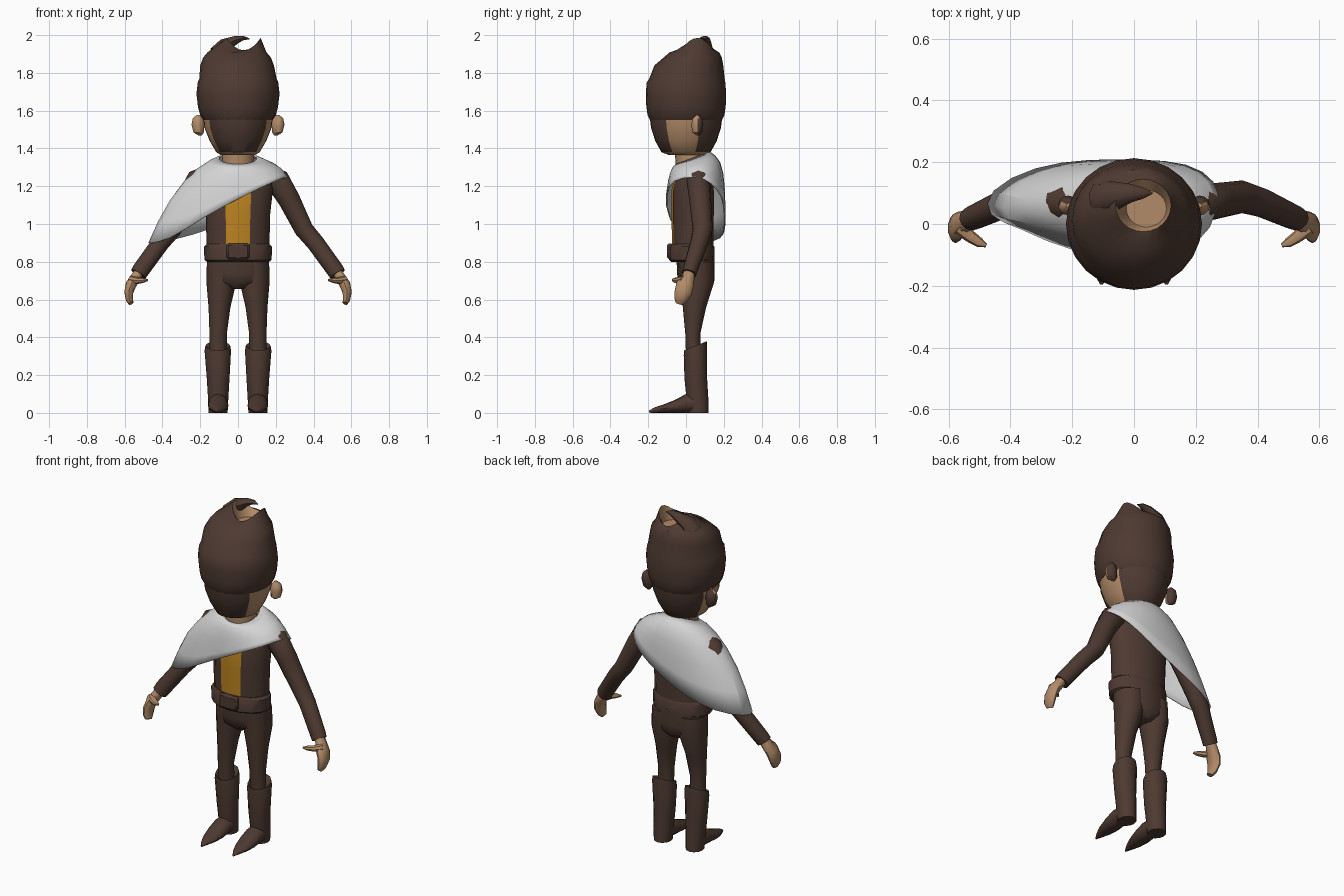
import bpy, bmesh, math
from mathutils import Vector

X, Y, Z = Vector((1, 0, 0)), Vector((0, 1, 0)), Vector((0, 0, 1))


def material(name, rgb):
    m = bpy.data.materials.new(name)
    m.diffuse_color = (*rgb, 1)
    return m


BROWN = material("dark brown", (0.075, 0.042, 0.031))
SKIN = material("skin", (0.45, 0.26, 0.14))
ORANGE = material("orange", (0.50, 0.23, 0.015))
GREY = material("light grey", (0.66, 0.66, 0.66))


def finish(name, bm, mats, rule=None, angle=40):
    bmesh.ops.recalc_face_normals(bm, faces=bm.faces)
    if rule:
        for f in bm.faces:
            f.material_index = rule(f.calc_center_median())
    me = bpy.data.meshes.new(name)
    bm.to_mesh(me)
    bm.free()
    ob = bpy.data.objects.new(name, me)
    bpy.context.collection.objects.link(ob)
    for m in mats:
        me.materials.append(m)
    bpy.ops.object.select_all(action='DESELECT')
    ob.select_set(True)
    bpy.context.view_layer.objects.active = ob
    bpy.ops.object.shade_smooth_by_angle(angle=math.radians(angle))
    return ob


def skin_rings(rings, caps=True):
    """Bridge rings of points into a surface."""
    bm = bmesh.new()
    vs = [[bm.verts.new(p) for p in r] for r in rings]
    n = len(vs[0])
    for a, b in zip(vs, vs[1:]):
        for i in range(n):
            j = (i + 1) % n
            bm.faces.new((a[i], a[j], b[j], b[i]))
    if caps:
        bm.faces.new(vs[0])
        bm.faces.new(vs[-1])
    return bm


def loft(name, rows, mats, n=16, axis=Z, ref=X, rule=None, warp=None, side=1, angle=40):
    """Rows are x, y, z, radius1, radius2. axis=None follows the path."""
    pts = [Vector((r[0] * side, r[1], r[2])) for r in rows]
    rings = []
    for k, (p, r) in enumerate(zip(pts, rows)):
        t = axis or (pts[min(k + 1, len(pts) - 1)] - pts[max(k - 1, 0)]).normalized()
        u = (ref - t * ref.dot(t)).normalized()
        v = t.cross(u)
        ring = []
        for i in range(n):
            a = 2 * math.pi * i / n
            co = p + u * r[3] * math.cos(a) + v * r[4] * math.sin(a)
            ring.append(warp(co) if warp else co)
        rings.append(ring)
    return finish(name, skin_rings(rings), mats, rule, angle)


# Head: mask at the front, skin on the cheeks, hair at the back
def head_rule(c):
    if c.z < 1.375:
        return 0
    return 1 if c.y < -0.08 - 0.2 * (c.z - 1.38) or c.y > 0.06 else 0


loft("head", [(0, .01, 1.365, .09, .10), (0, 0, 1.38, .115, .13), (0, 0, 1.44, .15, .163),
              (0, 0, 1.51, .178, .185), (0, 0, 1.60, .187, .197), (0, 0, 1.70, .18, .18)],
     [SKIN, BROWN], 32, rule=head_rule)
loft("neck", [(0, .03, 1.24, .09, .08), (0, .03, 1.33, .085, .085), (0, .02, 1.42, .085, .085)], [SKIN])


# Hat: rolled band, leaning crown and notched open top
def notch(co):
    if abs(co.z - 1.92) < 1e-4:
        co.z += 0.065 * ((co.x - .03) / .09) ** 2
    return co


loft("hat", [(0, 0, 1.55, .183, .19), (0, 0, 1.575, .20, .203), (0, 0, 1.62, .212, .21),
             (0, 0, 1.69, .22, .213), (0, 0, 1.75, .213, .208), (0, .005, 1.768, .205, .20),
             (-.005, .015, 1.84, .195, .182), (-.005, .035, 1.88, .18, .155),
             (-.005, .045, 1.91, .155, .13), (.03, .06, 1.92, .09, .085),
             (.04, .05, 1.89, .065, .06)], [BROWN, SKIN], 24, warp=notch,
     rule=lambda c: 1 if (c.x - .03) ** 2 + (c.y - .055) ** 2 < .085 ** 2 and c.z > 1.88 else 0)
loft("hat_horn", [(-.10, .08, 1.90, .06, .055), (-.07, .09, 1.945, .05, .04),
                  (-.01, .10, 1.975, .03, .022), (.03, .10, 1.985, .018, .012),
                  (.06, .10, 1.98, .003, .003)], [BROWN], 10, axis=None, ref=Y)

# Jacket with an open front showing the shirt
loft("jacket", [(0, .035, .86, .165, .11), (0, .035, .95, .168, .11), (0, .035, 1.05, .17, .112),
                (0, .035, 1.18, .185, .112), (0, .045, 1.27, .185, .095), (0, .04, 1.32, .11, .08)],
     [BROWN, ORANGE], 16, rule=lambda c: 1 if abs(c.x) < .06 and c.y < -.02 else 0)
loft("belt", [(0, .03, .80, .165, .11), (0, .03, .81, .178, .12), (0, .03, .88, .18, .12),
              (0, .03, .895, .165, .11)], [BROWN], 16)
bm = bmesh.new()
bmesh.ops.create_cube(bm, size=1)
for v in bm.verts:
    v.co = Vector((v.co.x * .12, v.co.y * .03 - .085, v.co.z * .085 + .855))
bmesh.ops.bevel(bm, geom=bm.edges[:], offset=.01, segments=1, affect='EDGES')
finish("buckle", bm, [BROWN])

# Trousers
loft("hips", [(0, .05, .83, .16, .10), (0, .052, .74, .168, .10), (0, .055, .69, .14, .094),
              (0, .06, .655, .05, .06)], [BROWN], 16)

for s, tag in ((1, "right"), (-1, "left")):
    # Legs and boots
    loft("leg_" + tag, [(.085, .055, .80, .08, .09), (.088, .06, .69, .079, .088),
                        (.098, .045, .56, .058, .062), (.105, .036, .42, .046, .04),
                        (.105, .04, .30, .046, .04)], [BROWN], 12, side=s)

    def slant(co):
        if co.z > .3:
            co.z += (co.y - .05) * .4
        return co

    loft("boot_shaft_" + tag, [(.105, .065, 0, .05, .055), (.105, .06, .08, .054, .058),
                               (.105, .052, .18, .06, .06), (.107, .05, .33, .07, .062),
                               (.107, .05, .355, .066, .06), (.107, .05, .34, .05, .045)],
         [BROWN], 12, side=s, warp=slant)
    loft("boot_foot_" + tag, [(.105, .07, .052, .05, .05), (.105, 0, .05, .053, .05),
                              (.105, -.06, .034, .054, .034), (.105, -.12, .022, .042, .022),
                              (.105, -.165, .015, .022, .015), (.105, -.195, .007, .005, .006)],
         [BROWN], 12, axis=-Y, side=s)

    # Arms with cuffs, hands and thumbs
    loft("sleeve_" + tag, [(.14, .06, 1.27, .05, .05), (.21, .065, 1.23, .062, .066),
                           (.27, .075, 1.13, .058, .058), (.35, .088, .97, .053, .05),
                           (.41, .07, .90, .048, .047), (.515, .022, .755, .04, .046),
                           (.527, .016, .735, .038, .044)],
         [BROWN], 12, axis=None, ref=Y, side=s)
    loft("hand_" + tag, [(.515, .02, .765, .027, .028), (.54, .012, .72, .034, .028),
                         (.566, -.005, .68, .046, .03), (.578, -.015, .64, .046, .025),
                         (.575, -.028, .60, .036, .02), (.566, -.035, .58, .022, .014)],
         [SKIN], 10, axis=None, ref=Y, side=s)
    loft("thumb_" + tag, [(.565, -.01, .705, .026, .022), (.53, -.04, .70, .02, .018),
                          (.50, -.06, .702, .016, .013), (.478, -.07, .703, .006, .005)],
         [SKIN], 8, axis=None, ref=Y, side=s)

    # Ears: skin in front, hair colour behind
    loft("ear_" + tag, [(.20, .065, 1.468, .008, .008), (.208, .06, 1.485, .028, .026),
                        (.212, .06, 1.525, .034, .032), (.212, .06, 1.558, .028, .026),
                        (.21, .06, 1.576, .01, .008)],
         [SKIN, BROWN], 12, side=s, rule=lambda c: 1 if c.y > .065 else 0)

# Lopsided cape: neck ring, shoulder ring, bulged middle ring and hem
hem = [(.28, .06, 1.26), (.27, .14, 1.22), (.18, .20, 1.15), (.02, .21, 1.05),
       (-.15, .21, .97), (-.32, .19, .92), (-.48, .11, .90), (-.48, .02, .90),
       (-.37, -.01, .91), (-.20, -.10, 1.03), (.05, -.115, 1.16), (.22, -.08, 1.24)]
rings = [[], [], [], []]
for i, h in enumerate(hem):
    a = i * math.pi / 6
    c, sn = math.cos(a), math.sin(a)
    h = Vector(h)
    sh = Vector((.22 * c, .05 + .145 * sn, 1.315 + .03 * sn))
    mid = (sh + h) / 2 + Vector((.035 * min(c, 0), .01 * sn, .035 * max(-c, 0)))
    rings[0].append(Vector((.105 * c, .035 + .095 * sn, 1.35 + .035 * sn)))
    rings[1].append(sh)
    rings[2].append(mid)
    rings[3].append(h)
cape = finish("cape", skin_rings(rings, caps=False), [GREY], angle=60)
sub = cape.modifiers.new("round", 'SUBSURF')
sub.levels = sub.render_levels = 1
thick = cape.modifiers.new("thickness", 'SOLIDIFY')
thick.thickness = .008
